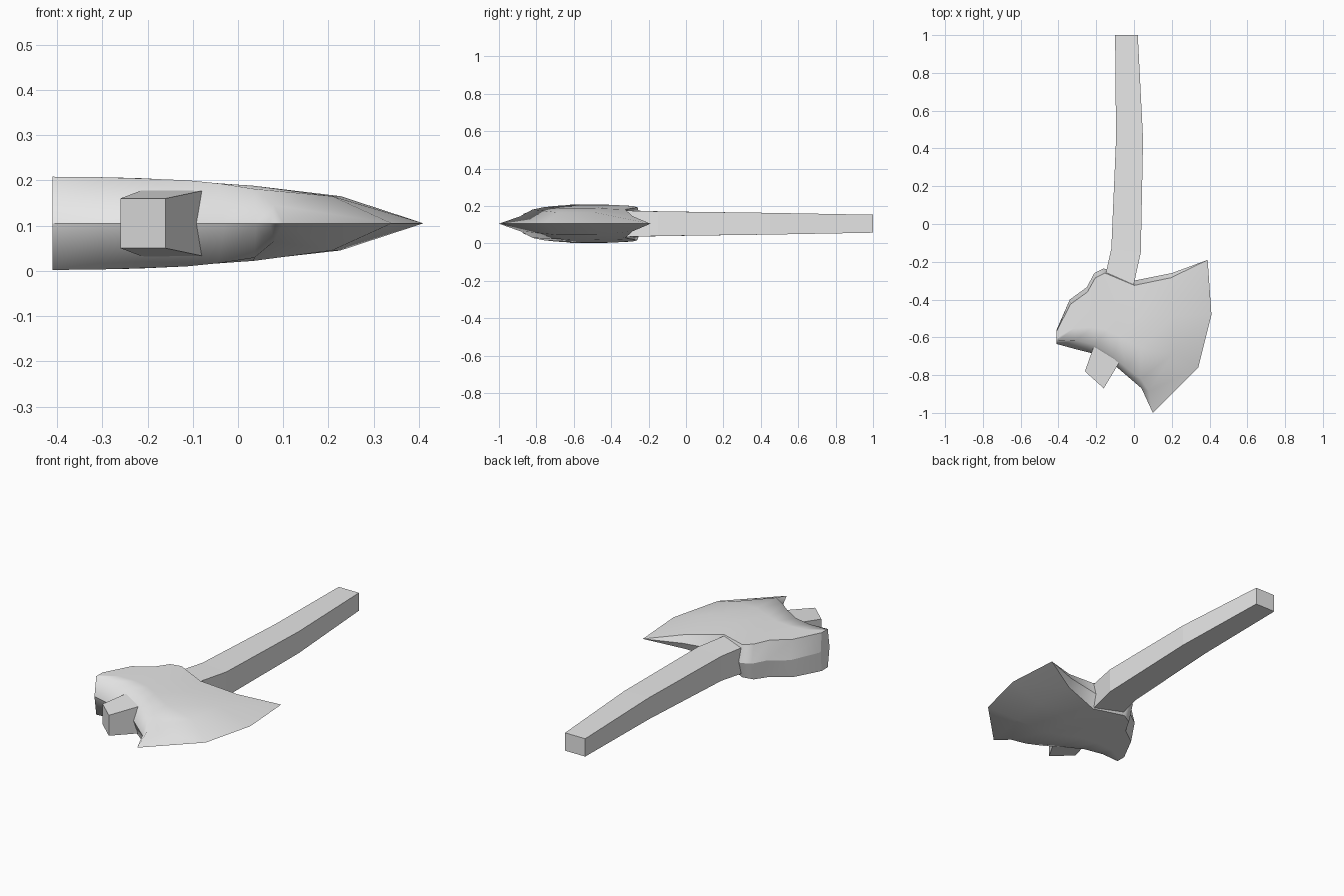
import bpy
import bmesh
from mathutils import Vector

MID = 0.105  # height of the plane of symmetry

cube = bpy.data.objects.get("Cube")
if cube:
    bpy.data.objects.remove(cube, do_unlink=True)

grey = bpy.data.materials.new("plain_grey")
grey.use_nodes = True
grey.diffuse_color = (0.8, 0.8, 0.8, 1)
grey.node_tree.nodes["Principled BSDF"].inputs["Base Color"].default_value = (0.8, 0.8, 0.8, 1)


def finish(bm, name):
    bmesh.ops.recalc_face_normals(bm, faces=bm.faces)
    mesh = bpy.data.meshes.new(name)
    bm.to_mesh(mesh)
    bm.free()
    mesh.materials.append(grey)
    obj = bpy.data.objects.new(name, mesh)
    bpy.context.collection.objects.link(obj)
    return obj


def bridge(bm, a, b):
    """Join two rings of equal length, dropping repeated corners."""
    n = len(a)
    for i in range(n):
        k = (i + 1) % n
        corners = list(dict.fromkeys((a[i], a[k], b[k], b[i])))
        if len(corners) > 2:
            bm.faces.new(corners)


# Axe head: sections from the poll to the cutting edge
# (front ridge, back ridge, half thickness at sides, in the middle, forward bulge)
sections = [
    ((-0.41, -0.635), (-0.41, -0.56), 0.103, 0.103, (0, 0)),
    ((-0.30, -0.665), (-0.34, -0.40), 0.102, 0.102, (0, 0)),
    ((-0.20, -0.69), (-0.25, -0.335), 0.099, 0.100, (0, 0)),
    ((-0.10, -0.75), (-0.21, -0.26), 0.095, 0.096, (0, 0)),
    ((-0.03, -0.81), (-0.16, -0.235), 0.088, 0.091, (0, 0)),
    ((0.04, -0.87), (0.0, -0.30), 0.076, 0.083, (0.01, 0.01)),
    ((0.07, -0.935), (0.20, -0.26), 0.040, 0.060, (0.09, 0.07)),
]
bm = bmesh.new()
rings = []
for front, back, side, middle, bulge in sections:
    f, b = Vector(front), Vector(back)
    span = b - f
    inset = span.normalized() * min(0.05, 0.2 * span.length)
    tf, tb = f + inset, b - inset * 0.5
    across = [tf, tf.lerp(tb, 1 / 3) + Vector((bulge[0], 0)),
              tf.lerp(tb, 2 / 3) + Vector((bulge[1], 0)), tb]
    half = [side, middle, middle, side]
    top = [bm.verts.new((p.x, p.y, MID + h)) for p, h in zip(across, half)]
    low = [bm.verts.new((p.x, p.y, MID - h)) for p, h in zip(across, half)]
    rings.append([bm.verts.new((*f, MID)), *top, bm.verts.new((*b, MID)), *low[::-1]])

# Cutting edge, where top and bottom meet
edge = [bm.verts.new((x, y, MID)) for x, y in
        ((0.10, -1.0), (0.34, -0.76), (0.41, -0.48), (0.39, -0.19))]
rings.append([edge[0], *edge, edge[3], *edge[::-1]])
bm.faces.new(rings[0])
for a, b in zip(rings, rings[1:]):
    bridge(bm, a, b)

# Smooth cheeks, with sharp ridges, poll and cutting edge
for face in bm.faces:
    face.smooth = True
sharp_pairs = [(a[j], b[j]) for a, b in zip(rings, rings[1:]) for j in (0, 4, 5, 6)]
sharp_pairs += list(zip(rings[0], rings[0][1:] + rings[0][:1]))
sharp_pairs += list(zip(edge, edge[1:]))
for u, v in sharp_pairs:
    e = bm.edges.get((u, v))
    if e:
        e.smooth = False
finish(bm, "axe_head")

# Handle: tapered rectangular bar through the head (right, left, half height)
bars = [
    ((-0.10, 1.0), (0.02, 1.0), 0.048),
    ((-0.095, 0.45), (0.048, 0.45), 0.058),
    ((-0.12, -0.13), (0.036, -0.15), 0.066),
    ((-0.15, -0.265), (0.0, -0.315), 0.070),
    ((-0.21, -0.64), (-0.07, -0.72), 0.074),
    ((-0.26, -0.78), (-0.16, -0.87), 0.055),
]
bm = bmesh.new()
rings = [[bm.verts.new((x, y, MID + s * h)) for (x, y), s in
          ((r, -1), (l, -1), (l, 1), (r, 1))] for r, l, h in bars]
bm.faces.new(rings[0])
bm.faces.new(rings[-1])
for a, b in zip(rings, rings[1:]):
    bridge(bm, a, b)
finish(bm, "handle")
